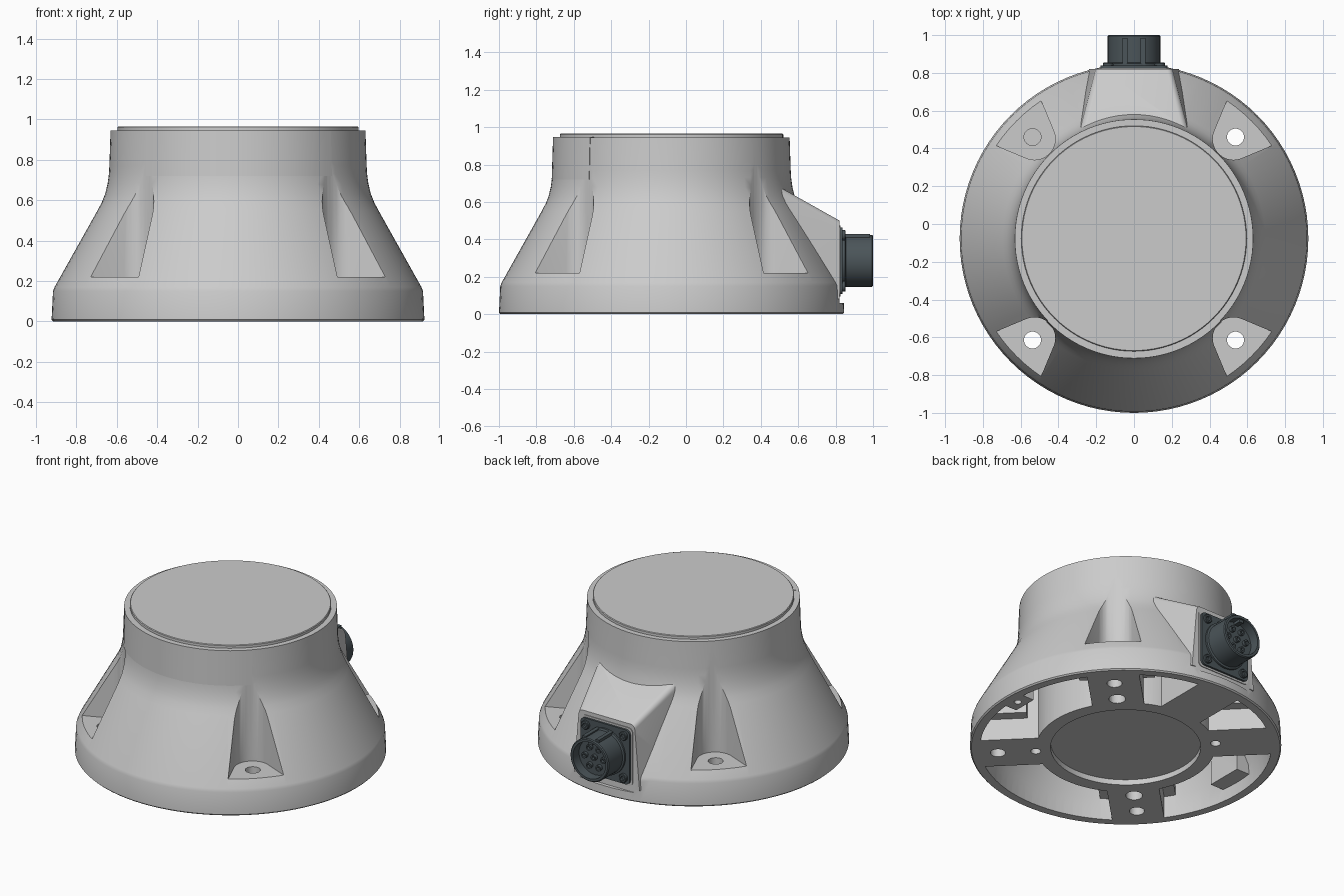
import bpy, bmesh
from math import sin, cos, pi, radians, sqrt
from mathutils import Matrix, Vector

if "Cube" in bpy.data.objects:
    bpy.data.objects.remove(bpy.data.objects["Cube"])

CY = -0.077                      # y of the main axis
AXIS = Matrix.Translation((0, CY, 0))
dark = bpy.data.materials.new("dark_metal")
dark.diffuse_color = (0.07, 0.09, 0.10, 1)
dark.use_nodes = True
dark.node_tree.nodes["Principled BSDF"].inputs["Base Color"].default_value = dark.diffuse_color


def make(name, bm, mat=None, matrix=None):
    if matrix:
        bm.transform(matrix)
    bmesh.ops.recalc_face_normals(bm, faces=bm.faces[:])
    me = bpy.data.meshes.new(name)
    bm.to_mesh(me)
    bm.free()
    ob = bpy.data.objects.new(name, me)
    bpy.context.collection.objects.link(ob)
    if mat:
        me.materials.append(mat)
    return ob


def revolve(name, prof, n=96, matrix=AXIS, mat=None, closed=False):
    """Spin an (r, z) profile about z; a profile touching r=0 closes itself."""
    bm = bmesh.new()
    vs = [bm.verts.new((r, 0, z)) for r, z in prof]
    es = [bm.edges.new(p) for p in zip(vs, vs[1:])]
    if closed:
        es.append(bm.edges.new((vs[-1], vs[0])))
    bmesh.ops.spin(bm, geom=vs + es, cent=(0, 0, 0), axis=(0, 0, 1),
                   angle=2 * pi, steps=n, use_duplicate=False)
    bmesh.ops.remove_doubles(bm, verts=bm.verts[:], dist=1e-5)
    return make(name, bm, mat, matrix)


def prism(name, pts, z0, z1, matrix=AXIS, mat=None, top=1.0):
    """Extrude an outline from z0 to z1, optionally scaling the top."""
    bm = bmesh.new()
    lo = [bm.verts.new((x, y, z0)) for x, y in pts]
    hi = [bm.verts.new((x * top, y * top, z1)) for x, y in pts]
    bm.faces.new(lo[::-1])
    bm.faces.new(hi)
    for i in range(len(pts)):
        j = (i + 1) % len(pts)
        bm.faces.new((lo[i], lo[j], hi[j], hi[i]))
    return make(name, bm, mat, matrix)


def rect(x0, x1, h):
    return [(x0, -h), (x1, -h), (x1, h), (x0, h)]


def rounded(h, r, n=6):
    return [(sx * (h - r) + r * cos(a0 + i * pi / 2 / n), sy * (h - r) + r * sin(a0 + i * pi / 2 / n))
            for sx, sy, a0 in ((1, 1, 0), (-1, 1, pi / 2), (-1, -1, pi), (1, -1, 1.5 * pi))
            for i in range(n + 1)]


def circle(r, cx=0, cy=0, n=24):
    return [(cx + r * cos(2 * pi * i / n), cy + r * sin(2 * pi * i / n)) for i in range(n)]


def activate(ob):
    bpy.ops.object.select_all(action='DESELECT')
    ob.select_set(True)
    bpy.context.view_layer.objects.active = ob


def boolean(ob, tool, op='DIFFERENCE'):
    activate(ob)
    m = ob.modifiers.new("cut", 'BOOLEAN')
    m.operation, m.object, m.solver = op, tool, 'EXACT'
    bpy.ops.object.modifier_apply(modifier=m.name)
    bpy.data.objects.remove(tool)


def smooth(ob, deg=30):
    activate(ob)
    bpy.ops.object.shade_smooth_by_angle(angle=radians(deg))


def turn(deg):
    return AXIS @ Matrix.Rotation(radians(deg), 4, 'Z')


DIAG = (45, 135, 225, 315)

# conical housing with flared skirt, neck and recessed underside disc
body = revolve("housing", [
    (0, 0.035), (0.445, 0.035), (0.445, 0), (0.915, 0), (0.923, 0.008), (0.916, 0.15),
    (0.908, 0.17), (0.695, 0.55), (0.674, 0.59), (0.658, 0.63), (0.646, 0.68),
    (0.639, 0.73), (0.637, 0.77), (0.631, 0.945), (0, 0.945)])

# sloped connector block at the back
bm = bmesh.new()
corners = [(s * w, y, z) for y, wt, wb, zt in ((0.86, 0.19, 0.225, 0.478), (0.45, 0.295, 0.36, 0.708))
           for w, z in ((wb, 0.08), (wt, zt)) for s in (-1, 1)]
bmesh.ops.convex_hull(bm, input=[bm.verts.new(c) for c in corners])
bmesh.ops.dissolve_limit(bm, angle_limit=0.01, verts=bm.verts[:], edges=bm.edges[:])
ridge = [e for e in bm.edges if abs(e.verts[0].co.y - e.verts[1].co.y) > 0.2
         and min(v.co.z for v in e.verts) > 0.3]
bmesh.ops.bevel(bm, geom=ridge, offset=0.025, segments=4, profile=0.5, affect='EDGES')
boolean(body, make("block", bm), 'UNION')
boolean(body, prism("face_cut", [(-0.3, 0.82), (0.3, 0.82), (0.3, 1.1), (-0.3, 1.1)], 0.06, 0.8, Matrix()))

# bolt pockets: rounded inside, flaring outwards
arc = [(0.745 + 0.11 * cos(radians(a)), 0.11 * sin(radians(a))) for a in range(115, 246, 10)]
pocket = [(1.1, 0.265)] + arc + [(1.1, -0.265)]
for d in DIAG:
    boolean(body, prism("pocket", pocket, 0.22, 0.9, turn(d)))

# hollow underside, leaving diagonal arms, pocket walls, connector rib and rim bosses
cavity = revolve("cavity", [(0.53, -0.05), (0.865, -0.05), (0.86, 0.14), (0.635, 0.55), (0.53, 0.55)], closed=True)
for d in DIAG:
    boolean(cavity, prism("arm", rect(0.4, 1.0, 0.155), -0.1, 0.7, turn(d)))
    boolean(cavity, prism("wall", rect(0.57, 1.0, 0.225), 0.14, 0.7, turn(d)))
boolean(cavity, prism("rib", rect(0.4, 1.0, 0.15), -0.1, 0.7, turn(90)))
boolean(cavity, prism("boss", rect(0.78, 1.0, 0.08), -0.1, 0.7, turn(0)))
boolean(cavity, prism("boss", rect(0.76, 1.0, 0.12), 0.08, 0.7, turn(180)))
boolean(body, cavity)

# bolt holes, locating holes and rim hole
for d in DIAG:
    boolean(body, prism("bolt_hole", circle(0.045, 0.76), -0.1, 0.4, turn(d)))
    big = d in (45, 225)
    boolean(body, prism("pin_hole", circle(0.05 if big else 0.03, 0.575 if big else 0.535), -0.1, 0.12, turn(d)))
boolean(body, prism("rim_hole", circle(0.022, 0.835), -0.1, 0.1, turn(0)))
smooth(body)

# top cap
smooth(revolve("top_cap", [(0, 0.93), (0.597, 0.93), (0.597, 0.961), (0.593, 0.965), (0, 0.965)]))

# curved panel on the front of the neck
angs = [radians(-90 - 46.5 + 93 * i / 24) for i in range(25)]
panel = [(0.641 * cos(a), 0.641 * sin(a)) for a in angs] + [(0.61 * cos(a), 0.61 * sin(a)) for a in angs[::-1]]
smooth(prism("front_panel", panel, 0.72, 0.946, top=0.634 / 0.641))

# connector: local z points along +y from the block face
CON = Matrix.Translation((0, 0.82, 0.285)) @ Matrix.Rotation(-pi / 2, 4, 'X')
smooth(prism("connector_gasket", rounded(0.19, 0.03), -0.01, 0.005, CON))
plate = prism("connector_flange", rounded(0.178, 0.03), -0.01, 0.018, CON, dark)
smooth(plate)
smooth(revolve("connector_barrel", [
    (0, 0), (0.15, 0), (0.15, 0.03), (0.139, 0.035), (0.139, 0.174), (0.133, 0.18),
    (0.118, 0.18), (0.116, 0.12), (0, 0.12)], 48, CON, dark))
for s in (-1, 1):
    smooth(prism("barrel_rail", [(s * 0.035, -0.143), (s * 0.06, -0.143), (s * 0.06, -0.12), (s * 0.035, -0.12)],
                 0.01, 0.165, CON, dark))
prism("barrel_key", [(-0.015, -0.12), (0.015, -0.12), (0.015, -0.098), (-0.015, -0.098)], 0.1, 0.17, CON, dark)

# contact pins and flange screws
for i in range(7):
    r, a = (0.068, i * pi / 3) if i < 6 else (0, 0)
    smooth(revolve("contact_pin", [(0.010, 0.11), (0.019, 0.11), (0.019, 0.14), (0.010, 0.14)], 16,
                   CON @ Matrix.Translation((r * cos(a), r * sin(a), 0)), dark, True))
for sx in (-1, 1):
    for sy in (-1, 1):
        smooth(revolve("flange_screw", [(0, 0), (0.028, 0), (0.028, 0.03), (0.024, 0.034),
                                        (0.014, 0.034), (0.014, 0.02), (0, 0.02)], 20,
                       CON @ Matrix.Translation((sx * 0.137, sy * 0.137, 0)), dark))
